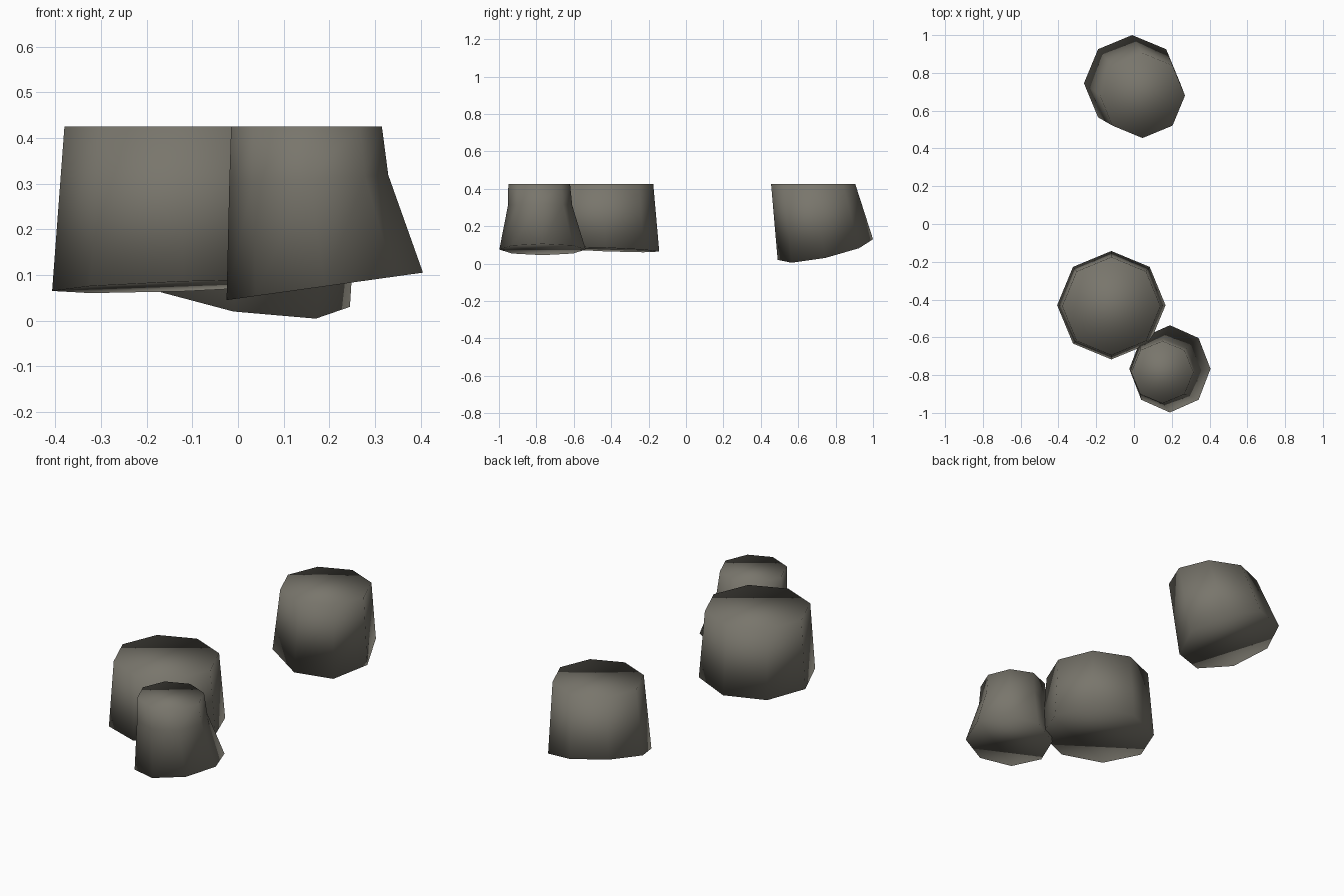
import bpy
import bmesh
from math import cos, sin, pi

cube = bpy.data.objects.get("Cube")
if cube:
    bpy.data.objects.remove(cube, do_unlink=True)

SIDES = 8
TOP = 0.425

# Single stone colour
stone = bpy.data.materials.new("dark_stone")
stone.use_nodes = True
colour = (0.19, 0.18, 0.15, 1)
stone.diffuse_color = colour
stone.node_tree.nodes["Principled BSDF"].inputs["Base Color"].default_value = colour


def ring(bm, x, y, rx, ry, z, slope_x=0, slope_y=0):
    """One octagonal loop, optionally tilted."""
    loop = []
    for i in range(SIDES):
        a = 2 * pi * i / SIDES
        dx, dy = rx * cos(a), ry * sin(a)
        loop.append(bm.verts.new((x + dx, y + dy, z + slope_x * dx + slope_y * dy)))
    return loop


def stump(name, rings):
    """Closed solid through rings listed from bottom to top, shaded smooth."""
    bm = bmesh.new()
    loops = [ring(bm, *r) for r in rings]
    for low, high in zip(loops, loops[1:]):
        for i in range(SIDES):
            j = (i + 1) % SIDES
            bm.faces.new((low[i], low[j], high[j], high[i]))
    bm.faces.new(loops[0][::-1])
    bm.faces.new(loops[-1])
    for face in bm.faces:
        face.smooth = True
    mesh = bpy.data.meshes.new(name)
    bm.to_mesh(mesh)
    bm.free()
    mesh.materials.append(stone)
    bpy.context.collection.objects.link(bpy.data.objects.new(name, mesh))


# Wide block in the middle
stump("large_block", [
    (-0.12, -0.43, 0.287, 0.287, 0.075, 0.035, -0.038),
    (-0.12, -0.435, 0.26, 0.26, TOP),
])

# Small block at the front, flaring below a waist
stump("small_block", [
    (0.19, -0.767, 0.215, 0.231, 0.075, 0.14, 0),
    (0.155, -0.78, 0.174, 0.172, 0.31, 0.05, 0),
    (0.15, -0.785, 0.165, 0.165, TOP),
])

# Separate block at the back, with a strongly tilted base
stump("rear_block", [
    (-0.01, 0.745, 0.255, 0.255, 0.075, -0.176, 0.216),
    (0.045, 0.68, 0.225, 0.225, TOP),
])
